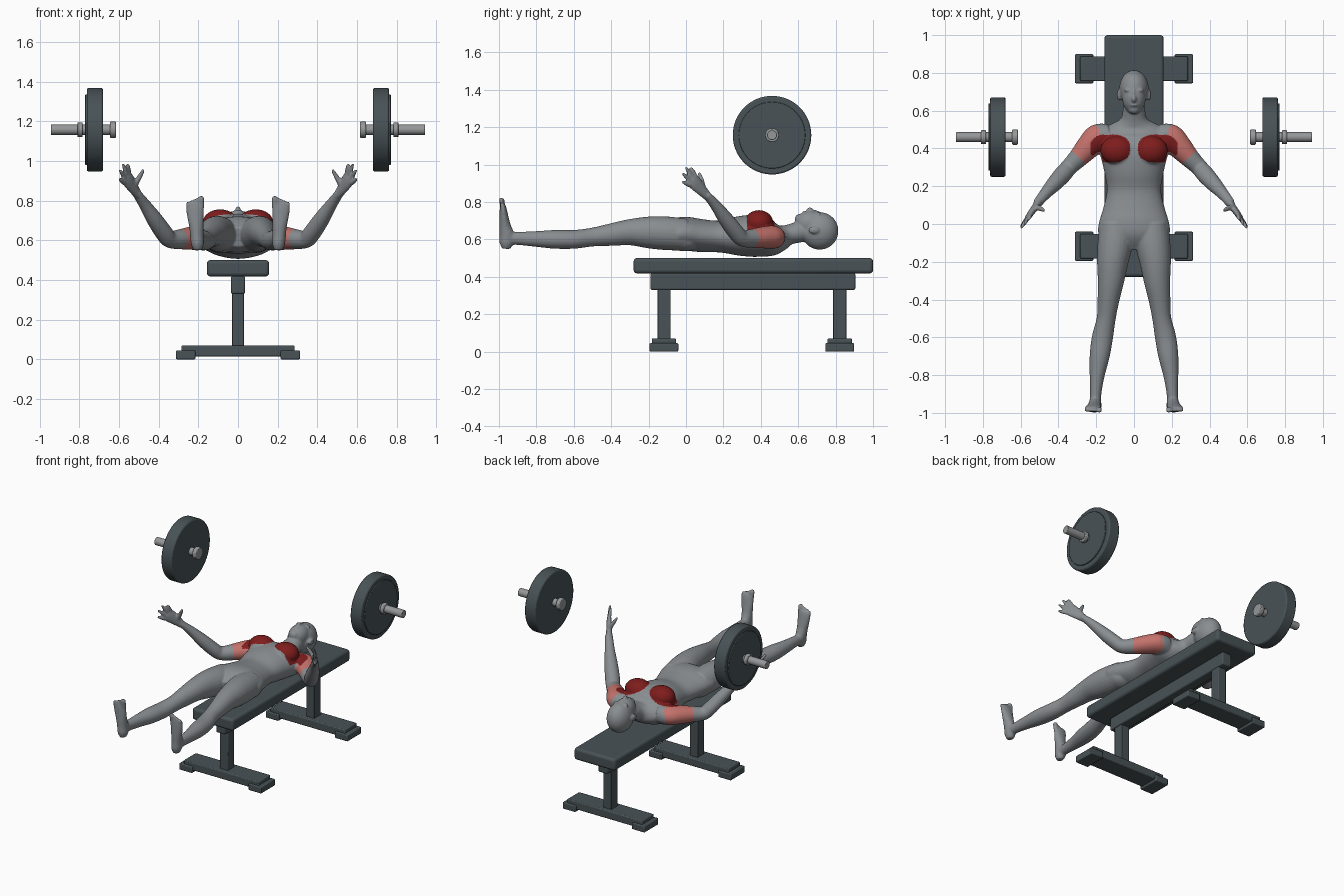
import bpy, bmesh, math
from mathutils import Vector, Matrix

default_cube = bpy.data.objects.get("Cube")
if default_cube:
    bpy.data.objects.remove(default_cube, do_unlink=True)


def material(name, colour):
    mat = bpy.data.materials.new(name)
    mat.use_nodes = True
    mat.diffuse_color = (*colour, 1)
    for node in mat.node_tree.nodes:
        if node.type == 'BSDF_PRINCIPLED':
            node.inputs["Base Color"].default_value = (*colour, 1)
    return mat


SLATE = material("dark slate", (.065, .084, .092))
STEEL = material("steel grey", (.3, .31, .315))
SKIN = material("body grey", (.25, .27, .285))
RED = material("deep red", (.21, .012, .012))
PINK = material("soft pink", (.56, .17, .15))


def finish(name, bm, mat, bevel=0.0, segments=2):
    mesh = bpy.data.meshes.new(name)
    bmesh.ops.recalc_face_normals(bm, faces=bm.faces[:])
    bm.to_mesh(mesh)
    bm.free()
    mesh.materials.append(mat)
    ob = bpy.data.objects.new(name, mesh)
    bpy.context.collection.objects.link(ob)
    if bevel:
        mod = ob.modifiers.new("Bevel", 'BEVEL')
        mod.width, mod.segments = bevel, segments
        mod.limit_method = 'ANGLE'
    bpy.ops.object.select_all(action='DESELECT')
    ob.select_set(True)
    bpy.context.view_layer.objects.active = ob
    bpy.ops.object.shade_smooth_by_angle(angle=math.radians(35))
    return ob


def box(name, low, high, bevel=.006, segments=2):
    low, high = Vector(low), Vector(high)
    bm = bmesh.new()
    place = Matrix.Translation((low + high) / 2) @ Matrix.Diagonal((*(high - low), 1))
    bmesh.ops.create_cube(bm, size=1, matrix=place)
    return finish(name, bm, SLATE, bevel, segments)


def disc(name, side, x0, x1, radius, mat, bevel=.003):
    # Cylinder lying along x on the dumbbell axis
    bm = bmesh.new()
    place = Matrix.Translation((side * (x0 + x1) / 2, .46, 1.157)) @ Matrix.Rotation(math.pi / 2, 4, 'Y')
    bmesh.ops.create_cone(bm, cap_ends=True, segments=64, radius1=radius, radius2=radius,
                          depth=x1 - x0, matrix=place)
    return finish(name, bm, mat, bevel)


# Bench
box("bench_pad", (-.157, -.28, .418), (.157, 1, .5), .018, 4)
box("bench_beam", (-.036, -.19, .33), (.036, .905, .419), .008)
for end, y in (("front", -.118), ("back", .822)):
    box(end + "_post", (-.031, y - .035, .06), (.031, y + .035, .335), .004)
    box(end + "_foot_bar", (-.285, y - .065, .015), (.285, y + .065, .07))
    for side, label in ((-1, "right"), (1, "left")):
        xs = sorted((side * .215, side * .313))
        box(f"{end}_{label}_foot_cap", (xs[0], y - .077, 0), (xs[1], y + .077, .045))

# Dumbbells
for side, label in ((-1, "right"), (1, "left")):
    disc(label + "_weight_plate", side, .68, .762, .21, SLATE, .008)
    disc(label + "_plate_face", side, .755, .77, .178, SLATE)
    disc(label + "_bar", side, .63, .943, .026, STEEL)
    disc(label + "_inner_knob", side, .615, .645, .041, STEEL, .005)
    disc(label + "_collar", side, .783, .81, .037, STEEL, .005)


# Body: overlapping lofts and ellipsoids fused into one skin
body = bmesh.new()


def smooth_path(keys, steps=4):
    keys = [Vector(k) for k in keys]
    out = []
    for i in range(len(keys) - 1):
        a, b, c, d = keys[max(i - 1, 0)], keys[i], keys[i + 1], keys[min(i + 2, len(keys) - 1)]
        for n in range(steps):
            t = n / steps
            out.append(b + (c - a) * (t / 2) + (a * 2 - b * 5 + c * 4 - d) * (t * t / 2)
                       + (b * 3 - a - c * 3 + d) * (t ** 3 / 2))
    return out + [keys[-1]]


def loft(keys, across=(1, 0, 0), side=1, sides=24):
    # Each key is x, y, z, half width along "across", half depth
    path = smooth_path([(k[0] * side, *k[1:]) for k in keys])
    ref = Vector((across[0] * side, across[1], across[2]))
    centres = [Vector(p[:3]) for p in path]
    rings = []
    for i, p in enumerate(path):
        tangent = (centres[min(i + 1, len(path) - 1)] - centres[max(i - 1, 0)]).normalized()
        u = (ref - tangent * ref.dot(tangent)).normalized()
        v = tangent.cross(u)
        angles = [2 * math.pi * j / sides for j in range(sides)]
        rings.append([body.verts.new(centres[i] + u * (p[3] * math.cos(a)) + v * (p[4] * math.sin(a)))
                      for a in angles])
    for r, s in zip(rings, rings[1:]):
        for j in range(sides):
            k = (j + 1) % sides
            body.faces.new((r[j], r[k], s[k], s[j]))
    body.faces.new(rings[0])
    body.faces.new(rings[-1])


def blob(centre, radii):
    place = Matrix.Translation(centre) @ Matrix.Diagonal((*radii, 1))
    bmesh.ops.create_uvsphere(body, u_segments=32, v_segments=20, radius=1, matrix=place)


# Torso and neck
torso = ((-.13, .615, .1, .05), (-.06, .627, .183, .083), (0, .63, .187, .09), (.08, .62, .164, .088),
         (.18, .615, .143, .085), (.28, .618, .158, .105), (.38, .618, .182, .112),
         (.46, .605, .195, .095), (.51, .61, .15, .07), (.55, .625, .075, .054),
         (.61, .64, .058, .056), (.67, .65, .05, .05))
loft([(0, *k) for k in torso], sides=40)

# Head and face
blob((0, .715, .645), (.078, .1, .1))
blob((0, .668, .685), (.062, .085, .068))
blob((0, .608, .706), (.033, .027, .03))
blob((0, .662, .75), (.014, .02, .022))
blob((0, .685, .742), (.009, .035, .015))
blob((0, .63, .738), (.023, .009, .014))

leg = ((.095, 0, .625, .085, .085), (.1, -.1, .632, .092, .09), (.113, -.2, .637, .083, .085),
       (.122, -.3, .638, .07, .07), (.135, -.4, .625, .058, .06), (.147, -.5, .612, .05, .05),
       (.167, -.6, .6, .056, .05), (.182, -.7, .6, .053, .05), (.195, -.8, .602, .04, .042),
       (.203, -.9, .605, .03, .035), (.205, -.96, .605, .032, .036))
foot = ((.202, -.962, .55, .02, .022), (.204, -.96, .58, .032, .037), (.207, -.957, .62, .034, .04),
        (.21, -.967, .67, .036, .031), (.214, -.973, .72, .042, .024), (.217, -.978, .765, .046, .018),
        (.217, -.981, .788, .043, .013))
arm = ((.13, .47, .61, .06, .06), (.19, .455, .612, .075, .062), (.24, .41, .61, .066, .058),
       (.295, .35, .605, .053, .05), (.345, .3, .605, .045, .043), (.375, .265, .64, .047, .043),
       (.42, .215, .705, .042, .04), (.47, .16, .78, .031, .029), (.513, .108, .84, .025, .02))
palm = ((.505, .115, .83, .024, .02), (.53, .08, .868, .034, .018), (.553, .047, .903, .042, .016),
        (.565, .03, .922, .038, .012))
spread = Vector((.4, -.5, -.75)).normalized()
finger_tips = ((.556, .025, .986), (.58, -.002, .986), (.596, -.02, .955), (.598, -.02, .91))

for side in (-1, 1):
    loft(leg, side=side)
    loft(foot, side=side)
    loft(arm, (.73, .68, 0), side)
    loft(palm, spread, side)
    # Toes, largest on the inside
    for i in range(5):
        x, size = .184 + .017 * i, .014 if i == 0 else .0095
        top = .822 - .007 * i
        loft([(x, -.978, .765, size, size), (x, -.985, top - .01, size, size),
              (x, -.985, top, size * .6, size * .6)], side=side, sides=12)
    # Fingers and thumb
    for i, tip in enumerate(finger_tips):
        root = Vector((.56, .037, .912)) + spread * (.021 * i - .03)
        tip = Vector(tip)
        loft([(*root, .012, .012), (*root.lerp(tip, .6), .011, .011), (*tip, .007, .007)],
             spread, side, 12)
    loft([(.525, .09, .868, .018, .016), (.505, .085, .905, .015, .014), (.487, .077, .935, .012, .011),
          (.475, .07, .957, .008, .007)], spread, side, 12)
    # Chest, buttock, brow and ear
    blob((side * .09, .39, .69), (.088, .076, .066))
    blob((side * .085, -.01, .597), (.085, .09, .061))
    blob((side * .027, .708, .733), (.026, .01, .013))
    blob((side * .08, .683, .65), (.01, .03, .02))

figure = finish("reclining_figure", body, SKIN)
for mod in list(figure.modifiers):
    figure.modifiers.remove(mod)
remesh = figure.modifiers.new("Fuse", 'REMESH')
remesh.mode, remesh.voxel_size = 'VOXEL', .006
soften = figure.modifiers.new("Soften", 'SMOOTH')
soften.factor, soften.iterations = .5, 5
bpy.context.view_layer.update()
fused = bpy.data.meshes.new_from_object(figure.evaluated_get(bpy.context.evaluated_depsgraph_get()))
figure.modifiers.clear()
figure.data = fused
fused.materials.clear()
for mat in (SKIN, RED, PINK):
    fused.materials.append(mat)

# Highlight the chest muscles in red and the shoulders in pink
for face in fused.polygons:
    x, y, z = abs(face.center.x), face.center.y, face.center.z
    chest = abs((x - .127) / .106) ** 2.6 + abs((y - .4) / .074) ** 2.6
    along_arm = (x - .19) * .68 - (y - .47) * .73
    face.use_smooth = True
    face.material_index = 0
    if chest < 1 and z > .645:
        face.material_index = 1
    elif x > .185 and y > .3 and -.03 < along_arm < .155:
        face.material_index = 2
